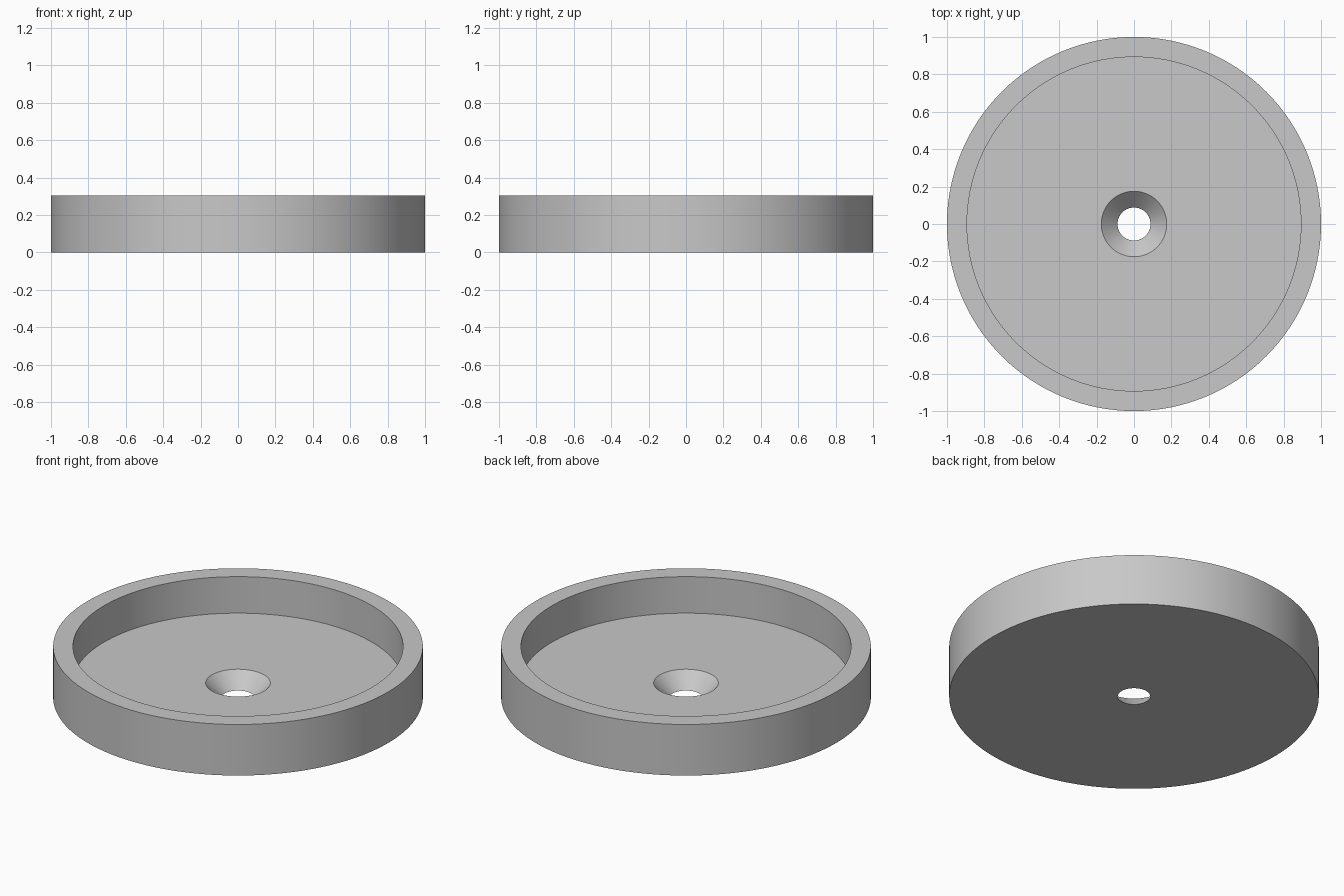
import bpy
import bmesh
from math import radians, tau
from mathutils import Matrix

SEGMENTS = 128
HEIGHT = 0.305
FLOOR = 0.087

cube = bpy.data.objects.get("Cube")
if cube:
    bpy.data.objects.remove(cube, do_unlink=True)


def make_material(name, colour):
    mat = bpy.data.materials.new(name)
    mat.use_nodes = True
    mat.diffuse_color = colour
    mat.node_tree.nodes["Principled BSDF"].inputs["Base Color"].default_value = colour
    return mat


def lathe(name, profile, mat):
    """Turn a closed (radius, z) profile around the z axis."""
    bm = bmesh.new()
    rings = []
    for i in range(SEGMENTS):
        turn = Matrix.Rotation(tau * i / SEGMENTS, 3, "Z")
        rings.append([bm.verts.new(turn @ Matrix.Translation((r, 0, z)).to_translation())
                      for r, z in profile])
    count = len(profile)
    for i, ring in enumerate(rings):
        after = rings[(i + 1) % SEGMENTS]
        for j in range(count):
            k = (j + 1) % count
            bm.faces.new((ring[j], after[j], after[k], ring[k]))
    bmesh.ops.recalc_face_normals(bm, faces=bm.faces[:])
    mesh = bpy.data.meshes.new(name)
    bm.to_mesh(mesh)
    bm.free()
    mesh.materials.append(mat)
    obj = bpy.data.objects.new(name, mesh)
    bpy.context.collection.objects.link(obj)
    bpy.ops.object.select_all(action="DESELECT")
    obj.select_set(True)
    bpy.context.view_layer.objects.active = obj
    bpy.ops.object.shade_smooth_by_angle(angle=radians(30))
    return obj


# Shallow cup: outer wall, rim, inner wall, floor and countersunk hole
cup_profile = [
    (0.088, 0), (1, 0), (1, HEIGHT),
    (0.893, HEIGHT), (0.893, FLOOR), (0.175, FLOOR),
]
lathe("countersunk_cup", cup_profile, make_material("light_grey", (0.58, 0.58, 0.58, 1)))
